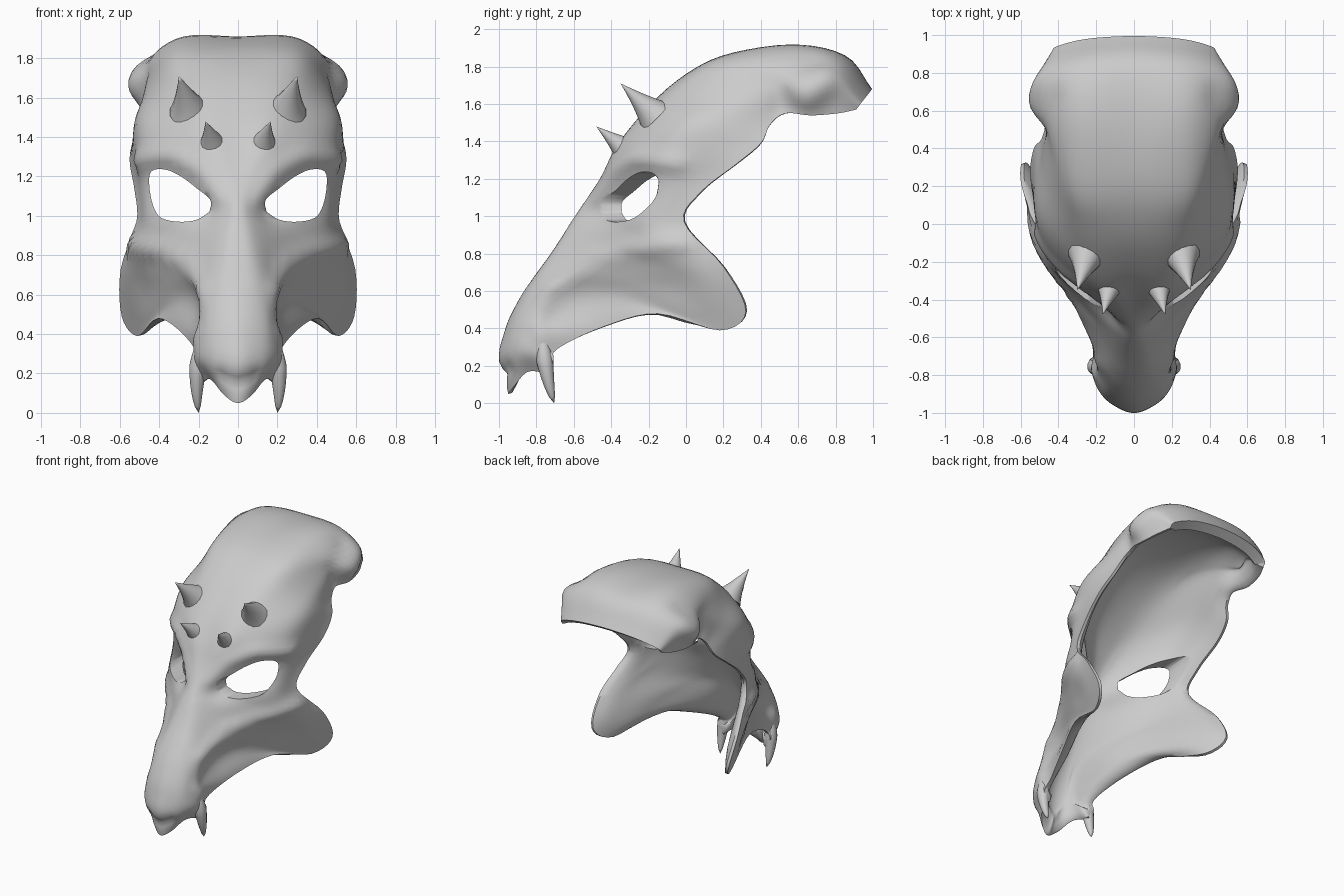
import bpy, bmesh, math
from mathutils import Vector

if "Cube" in bpy.data.objects:
    bpy.data.objects.remove(bpy.data.objects["Cube"])

# Half cross-sections, bottom to top: centre (y,z), then shoulder, side and rim (x,y,z)
FACE = [
    (-.95, .05, .07, -.92, .09, .14, -.84, .17, .19, -.72, .15),
    (-.985, .22, .12, -.95, .25, .20, -.85, .27, .215, -.71, .22),
    (-.965, .40, .145, -.91, .40, .205, -.80, .37, .20, -.69, .29),
    (-.89, .56, .15, -.83, .55, .195, -.68, .47, .29, -.44, .41),
    (-.81, .68, .15, -.74, .67, .27, -.46, .58, .41, -.15, .48),
    (-.73, .79, .15, -.65, .77, .39, -.27, .64, .51, .18, .39),
    (-.67, .88, .15, -.58, .86, .46, -.17, .73, .59, .32, .49),
    (-.62, .96, .14, -.53, .95, .47, -.19, .85, .595, .20, .73),
    (-.56, 1.05, .13, -.48, 1.04, .42, -.25, .99, .515, -.01, .97),
]
CROWN = [
    (-.46, 1.20, .15, -.42, 1.20, .44, -.17, 1.20, .525, .08, 1.13),
    (-.37, 1.36, .20, -.35, 1.37, .48, -.10, 1.36, .55, .27, 1.28),
    (-.25, 1.53, .25, -.21, 1.53, .50, .04, 1.50, .53, .40, 1.39),
    (-.05, 1.725, .29, -.01, 1.70, .47, .25, 1.62, .49, .45, 1.49),
    (.20, 1.86, .31, .20, 1.83, .46, .44, 1.71, .48, .53, 1.55),
    (.55, 1.91, .31, .56, 1.90, .53, .64, 1.71, .49, .67, 1.54),
    (.85, 1.86, .29, .83, 1.85, .48, .81, 1.74, .47, .81, 1.55),
    (.995, 1.68, .25, .98, 1.66, .41, .94, 1.61, .43, .91, 1.57),
]


def spline(pts, n):
    """Smooth curve through pts with n steps per span."""
    p = [2 * pts[0] - pts[1]] + pts + [2 * pts[-1] - pts[-2]]
    out = []
    for i in range(1, len(p) - 2):
        a, b, c, d = p[i - 1:i + 3]
        for k in range(n):
            t = k / n
            out.append(.5 * (2 * b + (c - a) * t + (2 * a - 5 * b + 4 * c - d) * t * t
                             + (3 * b - a - 3 * c + d) * t ** 3))
    return out + [pts[-1]]


def new_object(name, bm):
    me = bpy.data.meshes.new(name)
    bm.to_mesh(me)
    bm.free()
    ob = bpy.data.objects.new(name, me)
    bpy.context.collection.objects.link(ob)
    return ob


def smooth(ob, angle=50):
    bpy.ops.object.select_all(action='DESELECT')
    ob.select_set(True)
    bpy.context.view_layer.objects.active = ob
    bpy.ops.object.shade_smooth_by_angle(angle=math.radians(angle))


def path_distance(p, path):
    best = 9
    for a, b in zip(path, path[1:]):
        ab = b - a
        t = max(0, min(1, (p - a).dot(ab) / ab.length_squared))
        best = min(best, (p - a - ab * t).length)
    return best


def relax(g, rounds):
    """Average each inner grid point with its neighbours."""
    for _ in range(rounds):
        new = [list(c) for c in g]
        for j in range(1, len(g) - 1):
            for i in range(1, len(g[0]) - 1):
                new[j][i] = (g[j][i] * 2 + g[j - 1][i] + g[j + 1][i] + g[j][i - 1] + g[j][i + 1]) / 6
        g = new
    return g


# Outer surface as a smooth grid of points and normals
rows = []
for r in FACE + CROWN:
    half = [Vector(r[k:k + 3]) for k in (2, 5, 8)]
    left = [Vector((-p.x, p.y, p.z)) for p in reversed(half)]
    rows.append(spline(left + [Vector((0, r[0], r[1]))] + half, 7))
base = [spline(list(c), 5) for c in zip(*rows)]
J, I = len(base), len(base[0])


def normal(j, i):
    across = base[min(j + 1, J - 1)][i] - base[max(j - 1, 0)][i]
    return across.cross(base[j][min(i + 1, I - 1)] - base[j][max(i - 1, 0)]).normalized()


# Ridges and grooves sculpted on the outside: path, height, width
SCULPT = [
    ([(.13, -.50, 1.10), (.20, -.41, 1.23), (.34, -.28, 1.31), (.50, -.05, 1.28)], .03, .05),   # brow
    ([(.17, -.46, 1.04), (.26, -.38, 1.10), (.40, -.22, 1.12)], -.03, .08),                     # eye socket
    ([(.17, -.68, .63), (.25, -.48, .76), (.38, -.30, .82), (.54, .0, .86)], .03, .05),         # cheekbone
    ([(.24, -.55, .55), (.36, -.36, .62), (.48, -.05, .62)], -.02, .10),                        # cheek hollow
    ([(.22, -.73, .25), (.20, -.79, .42), (.17, -.74, .60)], .02, .05),                         # fang root
    ([(.53, .64, 1.64), (.51, .74, 1.72)], .02, .08),                                           # temple knob
    ([(.48, .50, 1.58), (.47, .50, 1.72), (.42, .68, 1.83)], -.015, .05),                       # temple groove
    ([(.0, -.985, .24), (.01, -.99, .27)], .015, .07),                                          # nose tip
    ([(.0, -.97, .15), (.08, -.94, .19)], -.025, .035),                                         # under the nose
]
paths = [([Vector(p) for p in pts], h, w) for pts, h, w in SCULPT]
soft = relax(base, 25)
outer = [list(c) for c in base]
inner = [list(c) for c in base]
for j in range(J):
    for i in range(I):
        v, n = base[j][i], normal(j, i)
        p = Vector((abs(v.x), v.y, v.z))
        h = sum(a * math.exp(-(path_distance(p, pts) / w) ** 2) for pts, a, w in paths)
        outer[j][i] = v + n * h
        # Inside follows a softened surface; the rim is rounded to a thin edge
        depth = max(.055, min(.13, .075 + (v - soft[j][i]).dot(n)))
        s = min(1, (min(j, J - 1 - j, i) + .15) / 4)
        inner[j][i] = v + n * (min(h, 0) - depth * math.sqrt(1 - (1 - s) ** 2))
inner = relax(inner, 2)

# Closed shell from both grids
bm = bmesh.new()
out_v = [[bm.verts.new(p) for p in c] for c in outer]
in_v = [[bm.verts.new(p) for p in c] for c in inner]
for j in range(J - 1):
    for i in range(I - 1):
        for g in (out_v, in_v):
            bm.faces.new((g[j][i], g[j + 1][i], g[j + 1][i + 1], g[j][i + 1]))
border = [(j, 0) for j in range(J)] + [(J - 1, i) for i in range(1, I)]
border += [(j, I - 1) for j in range(J - 2, -1, -1)] + [(0, i) for i in range(I - 2, 0, -1)]
for (a, b), (c, d) in zip(border, border[1:] + border[:1]):
    bm.faces.new((out_v[a][b], out_v[c][d], in_v[c][d], in_v[a][b]))
bmesh.ops.recalc_face_normals(bm, faces=bm.faces)
mask = new_object("mask_shell", bm)

# Eye openings
EYE = [(.145, 1.02), (.14, 1.08), (.21, 1.14), (.29, 1.20), (.37, 1.235), (.44, 1.225),
       (.45, 1.15), (.43, 1.05), (.39, .99), (.30, .97), (.21, .98)]
loop = spline([Vector(p) for p in EYE + EYE[:1]], 4)[:-1]
bm = bmesh.new()
for s in (-1, 1):
    face = bm.faces.new([bm.verts.new((s * p.x, -.9, p.y)) for p in loop])
    ext = bmesh.ops.extrude_face_region(bm, geom=[face])
    bmesh.ops.translate(bm, vec=(0, 1.1, 0),
                        verts=[g for g in ext["geom"] if isinstance(g, bmesh.types.BMVert)])
bmesh.ops.recalc_face_normals(bm, faces=bm.faces)
cutter = new_object("eye_cutter", bm)
cutter.hide_render = True
cut = mask.modifiers.new("eyes", 'BOOLEAN')
cut.operation = 'DIFFERENCE'
cut.solver = 'EXACT'
cut.object = cutter
bpy.context.view_layer.objects.active = mask
bpy.ops.object.modifier_apply(modifier="eyes")
bpy.data.objects.remove(cutter)
smooth(mask)


def spike(name, base, mid, tip, radius, power, root=1.0):
    """Curved tapering spike on both sides; root narrows its buried end."""
    a, b, c = Vector(base), Vector(mid), Vector(tip)
    n, sides = 10, 14
    for s, label in ((1, "right"), (-1, "left")):
        bm = bmesh.new()
        rings = []
        for i in range(n):
            t = i / n
            p = a * (1 - t) ** 2 + b * 2 * t * (1 - t) + c * t * t
            d = ((b - a) * (1 - t) + (c - b) * t).normalized()
            u = d.cross(Vector((1, 0, 0))).normalized()
            w = d.cross(u)
            r = radius * (1 - t) ** power * (root + (1 - root) * min(1, t / .4))
            turn = [math.tau * k / sides for k in range(sides)]
            ring = [p + (u * math.cos(q) + w * math.sin(q)) * r for q in turn]
            rings.append([bm.verts.new((s * q.x, q.y, q.z)) for q in ring])
        end = bm.verts.new((s * c.x, c.y, c.z))
        for k in range(sides):
            j = (k + 1) % sides
            for r0, r1 in zip(rings, rings[1:]):
                bm.faces.new((r0[k], r0[j], r1[j], r1[k]))
            bm.faces.new((rings[-1][k], rings[-1][j], end))
        bm.faces.new(rings[0])
        bmesh.ops.recalc_face_normals(bm, faces=bm.faces)
        smooth(new_object(name + "_" + label, bm), 60)


# Horns and fangs
spike("large_horn", (.25, -.165, 1.535), (.265, -.23, 1.60), (.30, -.35, 1.71), .10, 1.0)
spike("small_horn", (.13, -.33, 1.36), (.14, -.39, 1.41), (.165, -.48, 1.48), .07, 1.0)
spike("fang", (.175, -.77, .42), (.225, -.76, .17), (.20, -.705, .0), .062, .6, .2)
